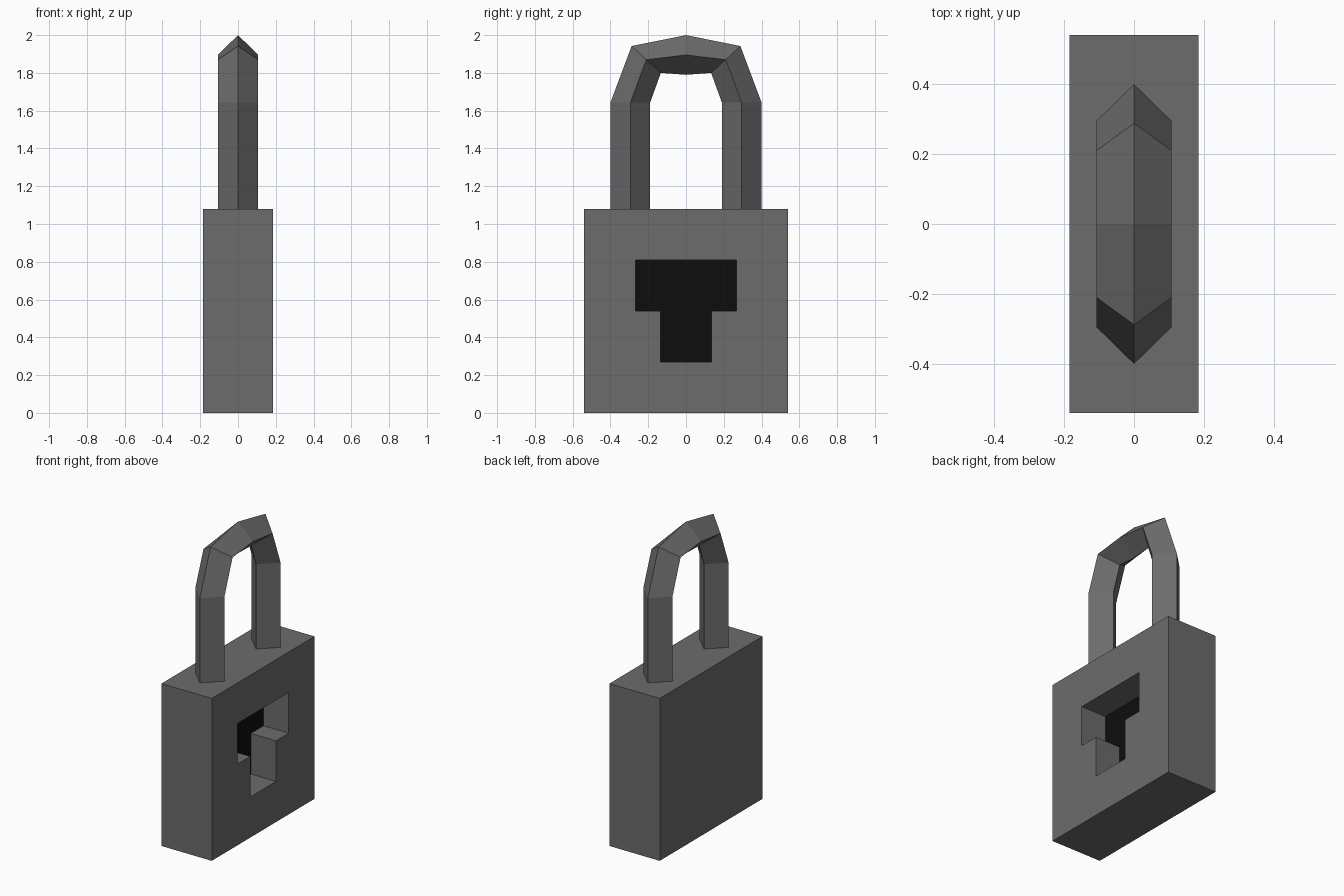
import bpy, bmesh

if "Cube" in bpy.data.objects:
    bpy.data.objects.remove(bpy.data.objects["Cube"])


def material(name, value):
    m = bpy.data.materials.new(name)
    m.diffuse_color = (value, value, value, 1)
    m.use_nodes = True
    m.node_tree.nodes["Principled BSDF"].inputs["Base Color"].default_value = m.diffuse_color
    return m


steel = material("dark_grey", 0.15)
black = material("black", 0.004)


def add_object(name, bm, *mats):
    bmesh.ops.recalc_face_normals(bm, faces=bm.faces[:])
    mesh = bpy.data.meshes.new(name)
    bm.to_mesh(mesh)
    bm.free()
    for m in mats:
        mesh.materials.append(m)
    obj = bpy.data.objects.new(name, mesh)
    bpy.context.collection.objects.link(obj)
    return obj


# Rectangular lock body
bm = bmesh.new()
bmesh.ops.create_cube(bm, size=1)
bmesh.ops.scale(bm, vec=(0.37, 1.08, 1.08), verts=bm.verts)
bmesh.ops.translate(bm, vec=(0, 0, 0.54), verts=bm.verts)
body = add_object("lock_body", bm, steel, black)

# T-shaped keyhole, cut to the middle of the body from the +x face
half = [(0.135, 0.27), (0.135, 0.54), (0.268, 0.54), (0.268, 0.81)]
outline = half + [(-y, z) for y, z in reversed(half)]
bm = bmesh.new()
face = bm.faces.new([bm.verts.new((0, y, z)) for y, z in outline])
ext = bmesh.ops.extrude_face_region(bm, geom=[face], use_keep_orig=True)
bmesh.ops.translate(bm, vec=(0.3, 0, 0),
                    verts=[g for g in ext["geom"] if isinstance(g, bmesh.types.BMVert)])
cutter = add_object("keyhole_cutter", bm, steel)
cutter.hide_render = True

cut = body.modifiers.new("keyhole", "BOOLEAN")
cut.operation = "DIFFERENCE"
cut.solver = "EXACT"
cut.object = cutter
bpy.context.view_layer.objects.active = body
bpy.ops.object.modifier_apply(modifier=cut.name)
bpy.data.objects.remove(cutter)

# Black floor of the keyhole
for p in body.data.polygons:
    on_floor = all(abs(body.data.vertices[i].co.x) < 1e-3 for i in p.vertices)
    p.material_index = 1 if on_floor else 0

# Shackle: diamond section along a faceted arch, stations as (outer, middle, inner) in y, z
stations = [
    ((0.40, 1.08), (0.295, 1.08), (0.19, 1.08)),
    ((0.40, 1.643), (0.295, 1.643), (0.19, 1.643)),
    ((0.288, 1.942), (0.21, 1.87), (0.133, 1.80)),
    ((0, 2.0), (0, 1.895), (0, 1.79)),
]
stations += [tuple((-y, z) for y, z in s) for s in reversed(stations[:-1])]
bm = bmesh.new()
rings = []
for outer, mid, inner in stations:
    rings.append([bm.verts.new(c) for c in
                  ((0, *outer), (0.107, *mid), (0, *inner), (-0.107, *mid))])
for a, b in zip(rings, rings[1:]):
    for i in range(4):
        j = (i + 1) % 4
        bm.faces.new((a[i], a[j], b[j], b[i]))
bm.faces.new(rings[0])
bm.faces.new(rings[-1])
add_object("shackle", bm, steel)
